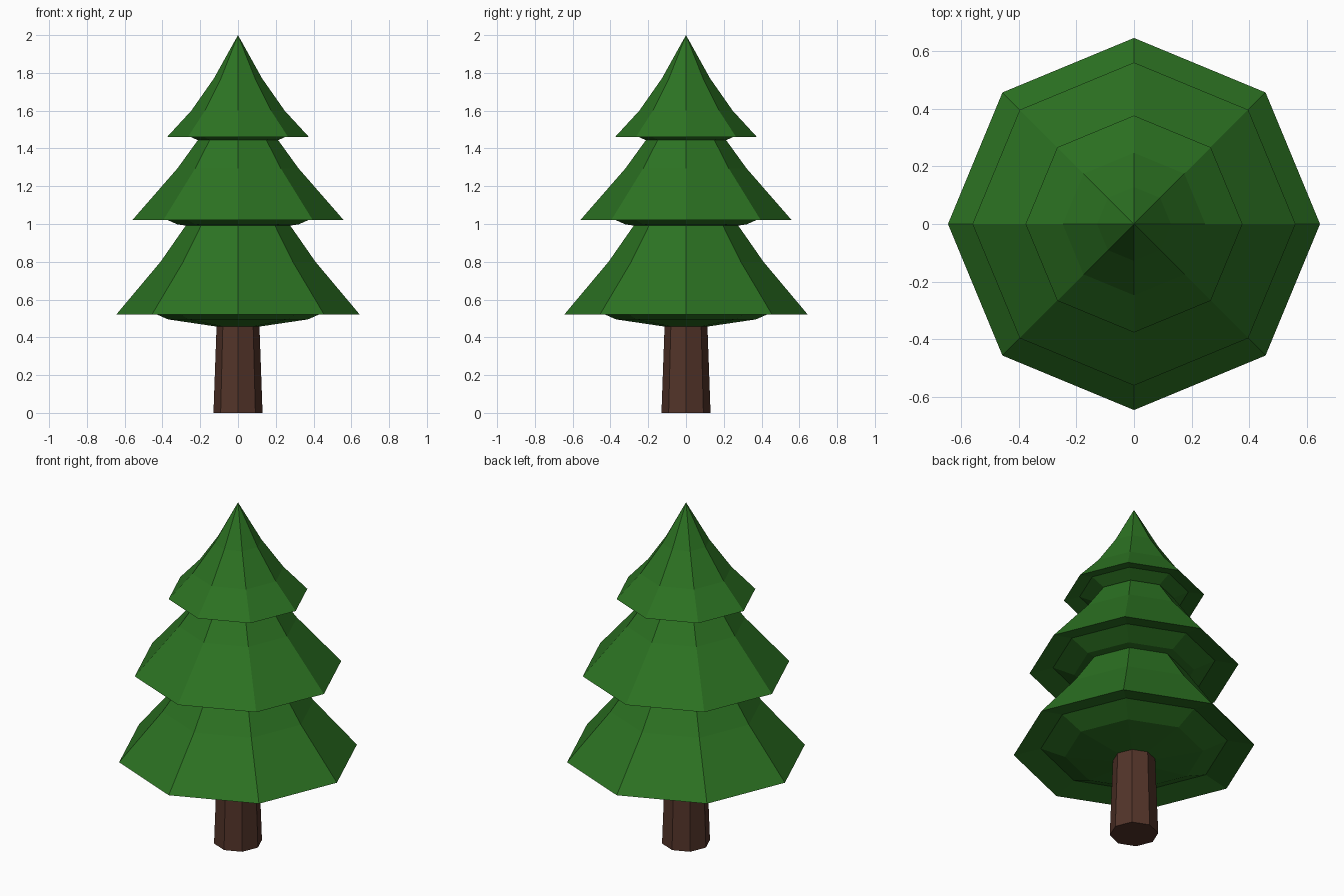
import bpy, bmesh, math

if "Cube" in bpy.data.objects:
    bpy.data.objects.remove(bpy.data.objects["Cube"])

SIDES = 8


def material(name, rgb):
    m = bpy.data.materials.new(name)
    m.diffuse_color = (*rgb, 1)
    m.use_nodes = True
    m.node_tree.nodes["Principled BSDF"].inputs["Base Color"].default_value = m.diffuse_color
    return m


def lathe(name, profile, mat):
    """Faceted solid of revolution from (radius, z) points, bottom to top."""
    bm = bmesh.new()
    rings = []
    for r, z in profile:
        if r == 0:
            rings.append([bm.verts.new((0, 0, z))] * SIDES)
        else:
            rings.append([bm.verts.new((r * math.cos(2 * math.pi * i / SIDES),
                                        r * math.sin(2 * math.pi * i / SIDES), z))
                          for i in range(SIDES)])
    for a, b in zip(rings, rings[1:]):
        for i in range(SIDES):
            j = (i + 1) % SIDES
            corners = list(dict.fromkeys((a[i], a[j], b[j], b[i])))
            bm.faces.new(corners)
    # close open ends
    for ring in (rings[0], rings[-1]):
        if ring[0] is not ring[1]:
            bm.faces.new(ring)
    bmesh.ops.recalc_face_normals(bm, faces=bm.faces)
    mesh = bpy.data.meshes.new(name)
    bm.to_mesh(mesh)
    bm.free()
    mesh.materials.append(mat)
    obj = bpy.data.objects.new(name, mesh)
    bpy.context.collection.objects.link(obj)
    return obj


green = material("foliage", (0.025, 0.17, 0.016))
brown = material("bark", (0.085, 0.034, 0.022))

# Tapered trunk
lathe("trunk", [(0.13, 0), (0.112, 0.5)], brown)


def tier(name, rim, z, upper):
    # Underside: hollow behind the rim, then a shallow bulge to the middle
    k = rim / 0.645
    under = [(0, z - 0.075 * k), (0.12 * k, z - 0.062 * k),
             (0.37 * k, z - 0.025 * k), (0.5 * k, z + 0.032 * k)]
    lathe(name, under + [(rim, z)] + upper, green)


# Three foliage tiers
tier("lower_foliage", 0.645, 0.52, [(0.41, 0.80), (0.215, 1.08), (0, 1.35)])
tier("middle_foliage", 0.56, 1.02, [(0.32, 1.295), (0.19, 1.475), (0, 1.72)])
tier("top_foliage", 0.376, 1.46, [(0.247, 1.60), (0.128, 1.77), (0, 2.0)])
